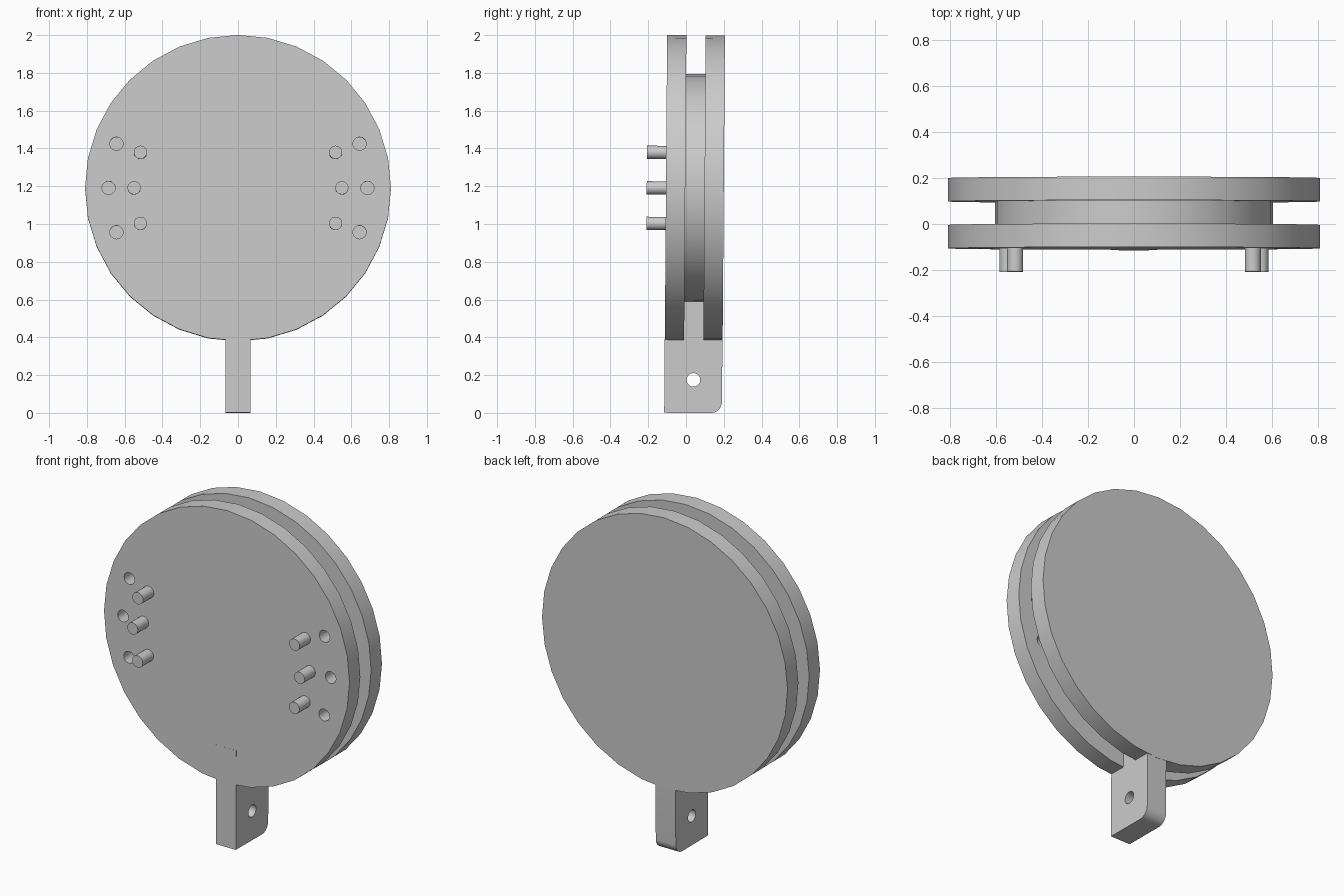
import bpy
import bmesh
from math import radians, sin, cos, pi
from mathutils import Matrix

cube = bpy.data.objects.get("Cube")
if cube:
    bpy.data.objects.remove(cube, do_unlink=True)

grey = bpy.data.materials.new("plain_grey")
grey.use_nodes = True
colour = (0.6, 0.6, 0.6, 1)
grey.diffuse_color = colour
grey.node_tree.nodes["Principled BSDF"].inputs["Base Color"].default_value = colour

CENTRE_Z = 1.19
TILT = -0.0075                    # whole wheel leans back very slightly
FRONT, STEP = -0.106, 0.102       # front plane and layer thickness
PIN_R = 0.035


def make_object(name, bm):
    bmesh.ops.recalc_face_normals(bm, faces=bm.faces)
    mesh = bpy.data.meshes.new(name)
    bm.to_mesh(mesh)
    bm.free()
    mesh.materials.append(grey)
    obj = bpy.data.objects.new(name, mesh)
    bpy.context.collection.objects.link(obj)
    return obj


def cylinder(name, radius, start, end, x=0, z=0, sides=32, axis="Y"):
    """Cylinder along y (at x, z) or along x (at y = x, z)."""
    bm = bmesh.new()
    bmesh.ops.create_cone(bm, cap_ends=True, segments=sides, radius1=radius,
                          radius2=radius, depth=end - start)
    mid = (start + end) / 2
    place, turn = ((x, mid, z), "X") if axis == "Y" else ((mid, x, z), "Y")
    bm.transform(Matrix.Translation(place) @ Matrix.Rotation(pi / 2, 4, turn))
    return make_object(name, bm)


def cut(target, cutter):
    mod = target.modifiers.new("hole", "BOOLEAN")
    mod.operation = "DIFFERENCE"
    mod.solver = "EXACT"
    mod.object = cutter
    bpy.context.view_layer.objects.active = target
    bpy.ops.object.modifier_apply(modifier=mod.name)
    bpy.data.objects.remove(cutter, do_unlink=True)


# Two flanges with a narrower hub between them
front = cylinder("front_flange", 0.81, FRONT, FRONT + STEP)
hub = cylinder("hub", 0.605, FRONT + STEP, FRONT + 2 * STEP)
back = cylinder("back_flange", 0.81, FRONT + 2 * STEP, FRONT + 3 * STEP)
parts = [front, hub, back]

# Three pins and three through holes on each side
for side, base in (("left", 0), ("right", 180)):
    for i, offset in enumerate((-20, 0, 20)):
        a = radians(base + offset)
        parts.append(cylinder(f"{side}_pin_{i + 1}", PIN_R, FRONT - STEP, FRONT + 0.01,
                              0.55 * cos(a), 0.55 * sin(a), 20))
        cut(front, cylinder("hole_cutter", PIN_R, FRONT - 0.05, FRONT + STEP + 0.05,
                            0.685 * cos(a), 0.685 * sin(a), 20))

# Mounting tab: side profile with a rounded lower back corner
y0, y1 = FRONT - 0.0005, FRONT + 3 * STEP - 0.001
bottom, top, r = -CENTRE_Z, -0.6, 0.06
profile = [(y0, top), (y0, bottom)]
for i in range(9):
    a = -pi / 2 + i * pi / 16
    profile.append((y1 - r + r * cos(a), bottom + r + r * sin(a)))
profile.append((y1, top))
bm = bmesh.new()
face = bm.faces.new([bm.verts.new((-0.066, y, z)) for y, z in profile])
side = bmesh.ops.extrude_face_region(bm, geom=[face])["geom"]
bmesh.ops.translate(bm, vec=(0.132, 0, 0),
                    verts=[v for v in side if isinstance(v, bmesh.types.BMVert)])
tab = make_object("mounting_tab", bm)
cut(tab, cylinder("tab_hole_cutter", 0.036, -0.2, 0.2, 0.047, 0.175 - CENTRE_Z, 20, "X"))
parts.append(tab)

# Lean, lift onto the ground and smooth the round faces
for obj in parts:
    obj.data.transform(Matrix.Translation((0, 0, CENTRE_Z)) @ Matrix.Rotation(TILT, 4, "X"))
    bpy.ops.object.select_all(action="DESELECT")
    obj.select_set(True)
    bpy.context.view_layer.objects.active = obj
    bpy.ops.object.shade_smooth_by_angle(angle=radians(30))
